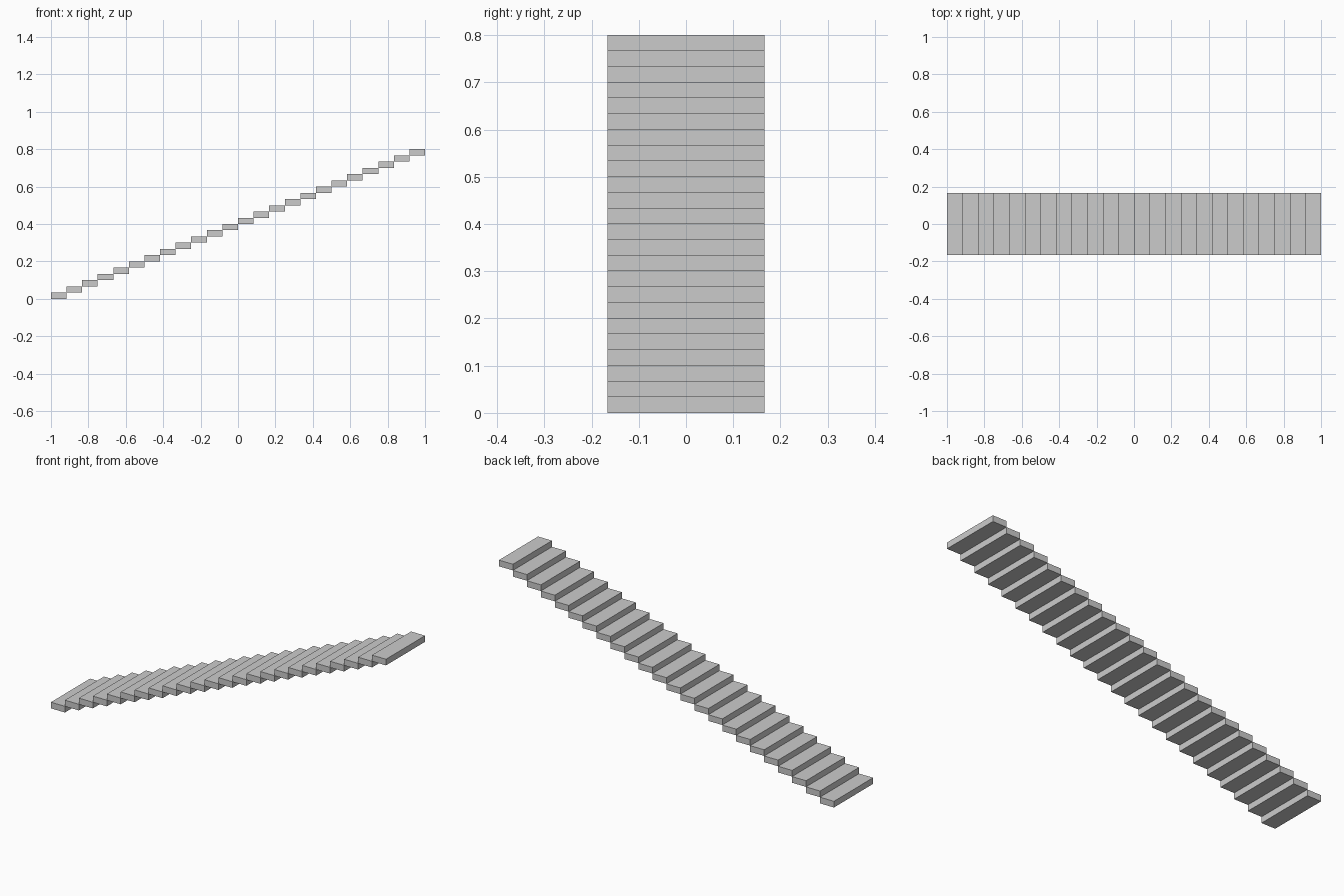
import bpy

if "Cube" in bpy.data.objects:
    bpy.data.objects.remove(bpy.data.objects["Cube"])

STEPS = 24
RUN, RISE, WIDTH = 2 / STEPS, 0.8 / STEPS, 1 / 3


def add_step(i):
    # one slab tread, touching its neighbours corner to corner
    bpy.ops.mesh.primitive_cube_add(
        size=1, location=(-1 + RUN * (i + 0.5), 0, RISE * (i + 0.5)))
    step = bpy.context.object
    step.name = f"step_{i + 1:02d}"
    step.scale = (RUN, WIDTH, RISE)
    bpy.ops.object.transform_apply(location=False, rotation=False, scale=True)


# straight flight climbing towards +x
for i in range(STEPS):
    add_step(i)
